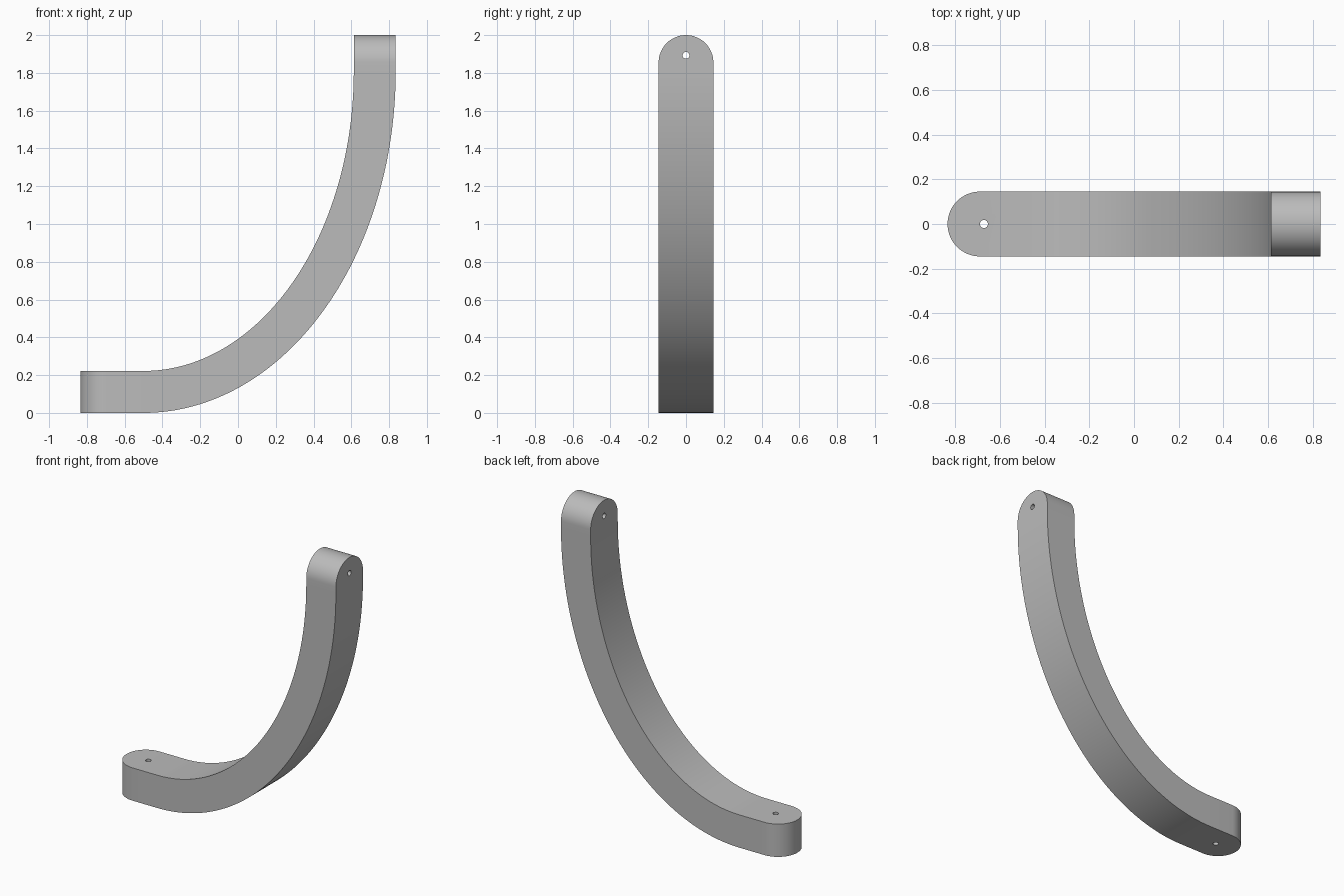
import bpy, bmesh, math

cube = bpy.data.objects.get("Cube")
if cube:
    bpy.data.objects.remove(cube, do_unlink=True)

HALF_WIDTH = 0.145
LEFT, RIGHT, TOP = -0.835, 0.835, 2.0
THICK = 0.222
CENTRE_X, CENTRE_Z = -0.5, 1.81
CAP_STEPS, BEND_STEPS = 16, 64

grey = bpy.data.materials.new("neutral_grey")
grey.use_nodes = True
colour = (0.5, 0.5, 0.5, 1)
grey.diffuse_color = colour
grey.node_tree.nodes["Principled BSDF"].inputs["Base Color"].default_value = colour


def cap(i):
    """Distance from the tip and half width at step i of a round end."""
    a = math.pi / 2 * i / CAP_STEPS
    return HALF_WIDTH * (1 - math.cos(a)), HALF_WIDTH * math.sin(a)


# Stations along the arm: inner point, outer point, half width
stations = []
for i in range(CAP_STEPS + 1):
    d, w = cap(i)
    stations.append(((LEFT + d, THICK), (LEFT + d, 0), w))
for i in range(BEND_STEPS + 1):
    a = math.pi / 2 * i / BEND_STEPS
    s, c = math.sin(a), math.cos(a)
    inner = (CENTRE_X + (RIGHT - THICK - CENTRE_X) * s, CENTRE_Z - (CENTRE_Z - THICK) * c)
    outer = (CENTRE_X + (RIGHT - CENTRE_X) * s, CENTRE_Z - CENTRE_Z * c)
    stations.append((inner, outer, HALF_WIDTH))
for i in range(CAP_STEPS, -1, -1):
    d, w = cap(i)
    stations.append(((RIGHT - THICK, TOP - d), (RIGHT, TOP - d), w))

# Curved arm skinned through the stations
bm = bmesh.new()
rings = []
for (xi, zi), (xo, zo), w in stations:
    corners = ((xi, -w, zi), (xi, w, zi), (xo, w, zo), (xo, -w, zo))
    rings.append([bm.verts.new(p) for p in corners])
for r, s in zip(rings, rings[1:]):
    for k in range(4):
        n = (k + 1) % 4
        bm.faces.new((r[k], r[n], s[n], s[k]))
bmesh.ops.remove_doubles(bm, verts=bm.verts, dist=0.0001)
bmesh.ops.recalc_face_normals(bm, faces=bm.faces)
mesh = bpy.data.meshes.new("curved_arm")
bm.to_mesh(mesh)
bm.free()
arm = bpy.data.objects.new("curved_arm", mesh)
bpy.context.collection.objects.link(arm)
mesh.materials.append(grey)


# Bolt holes through both ends
def drill(name, location, rotation):
    bpy.ops.mesh.primitive_cylinder_add(vertices=24, radius=0.018, depth=0.5,
                                        location=location, rotation=rotation)
    cutter = bpy.context.object
    cutter.name = name
    cutter.data.materials.append(grey)
    bpy.context.view_layer.objects.active = arm
    mod = arm.modifiers.new(name, 'BOOLEAN')
    mod.operation = 'DIFFERENCE'
    mod.solver = 'EXACT'
    mod.object = cutter
    bpy.ops.object.modifier_apply(modifier=name)
    bpy.data.objects.remove(cutter, do_unlink=True)


drill("foot_hole", (-0.672, 0, THICK / 2), (0, 0, 0))
drill("top_hole", (RIGHT - THICK / 2, 0, 1.893), (0, math.pi / 2, 0))

# Smooth curves with crisp edges
bpy.ops.object.select_all(action='DESELECT')
arm.select_set(True)
bpy.context.view_layer.objects.active = arm
bpy.ops.object.shade_smooth_by_angle(angle=math.radians(30))
